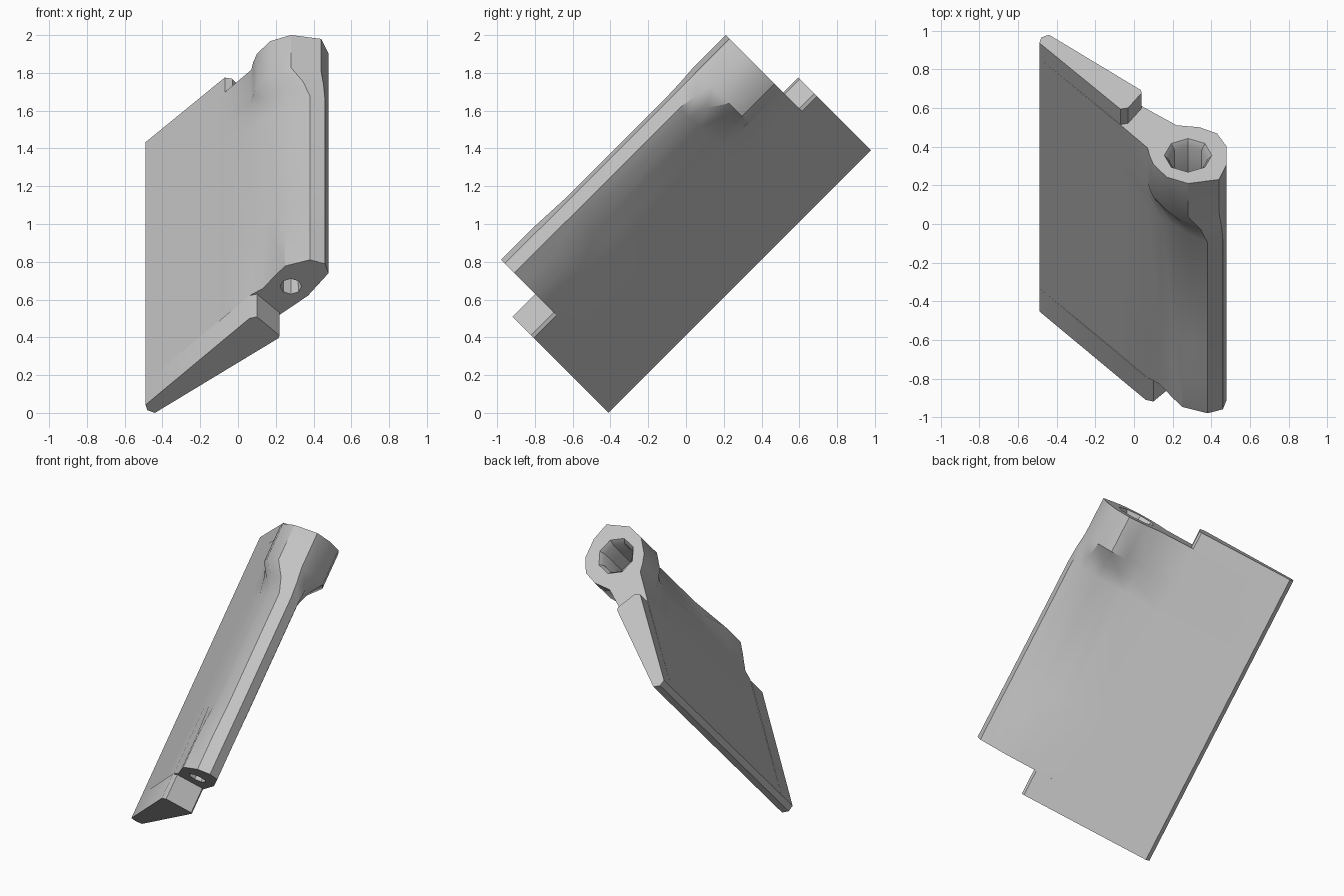
import bpy, bmesh, math
from mathutils import Vector

cube = bpy.data.objects.get("Cube")
if cube:
    bpy.data.objects.remove(cube, do_unlink=True)

grey = bpy.data.materials.new("plain_grey")
grey.use_nodes = True
grey.diffuse_color = (0.55, 0.55, 0.55, 1)
grey.node_tree.nodes["Principled BSDF"].inputs["Base Color"].default_value = grey.diffuse_color

# The part leans back 45 degrees: u runs along it, v across it
ALONG = Vector((0, 1, 1)).normalized()
ACROSS = Vector((0, -1, 1)).normalized()


def loft(name, sections):
    """Skin a list of (u, outline) sections and cap both ends."""
    bm = bmesh.new()
    rings = []
    for u, outline in sections:
        rings.append([bm.verts.new(Vector((x, 0, 0)) + ALONG * u + ACROSS * v)
                      for x, v in outline])
    n = len(rings[0])
    for a, b in zip(rings, rings[1:]):
        for i in range(n):
            j = (i + 1) % n
            bm.faces.new((a[i], a[j], b[j], b[i]))
    bm.faces.new(rings[0])
    bm.faces.new(rings[-1])
    bmesh.ops.recalc_face_normals(bm, faces=bm.faces)
    mesh = bpy.data.meshes.new(name)
    bm.to_mesh(mesh)
    bm.free()
    mesh.materials.append(grey)
    obj = bpy.data.objects.new(name, mesh)
    bpy.context.collection.objects.link(obj)
    return obj


def activate(obj):
    bpy.ops.object.select_all(action='DESELECT')
    obj.select_set(True)
    bpy.context.view_layer.objects.active = obj


def circle(x, v, radius, sides=8):
    return [(x + radius * math.cos(math.tau * i / sides),
             v + radius * math.sin(math.tau * i / sides)) for i in range(sides)]


def blend(a, b, t):
    return [(p[0] + (q[0] - p[0]) * t, p[1] + (q[1] - p[1]) * t) for p, q in zip(a, b)]


def cut(target, cutter):
    mod = target.modifiers.new("hole", 'BOOLEAN')
    mod.operation = 'DIFFERENCE'
    mod.solver = 'EXACT'
    mod.object = cutter
    cutter.hide_render = True
    activate(target)
    bpy.ops.object.modifier_apply(modifier=mod.name)
    bpy.data.objects.remove(cutter, do_unlink=True)


# Thin edge shared by every outline
tip = [(-0.49, 0.35), (-0.48, 0.31), (-0.44, 0.29)]
front = [(0.07, 1.005), (-0.07, 0.838)]

# Outlines of the body: lower end, middle and round upper boss
lower = tip + [(0.04, 0.70), (0.22, 0.855), (0.30, 0.93), (0.37, 0.997), (0.43, 1.09),
               (0.48, 1.167), (0.46, 1.237), (0.38, 1.266), (0.25, 1.22),
               (0.20, 1.152), (0.13, 1.05)] + front
middle = tip + [(0.04, 0.70), (0.22, 0.86), (0.29, 0.94), (0.36, 1.02), (0.44, 1.10),
                (0.48, 1.165), (0.46, 1.235), (0.38, 1.255), (0.28, 1.19),
                (0.21, 1.135), (0.14, 1.075)] + front
boss = tip + [(0.04, 0.70), (0.22, 0.84), (0.34, 0.855), (0.43, 0.90), (0.48, 0.997),
              (0.48, 1.125), (0.44, 1.237), (0.28, 1.266), (0.17, 1.22),
              (0.10, 1.125), (0.08, 1.06)] + front

body = loft("panel_body", [(-0.12, lower), (0.12, lower), (0.35, middle), (1.12, middle),
                           (1.22, blend(middle, boss, 0.35)), (1.32, boss), (1.563, boss)])

# Chamfered socket in the boss and small pivot hole at the lower end
cut(body, loft("socket_cutter", [(1.20, circle(0.28, 1.06, 0.03)), (1.28, circle(0.28, 1.06, 0.095)),
                                 (1.53, circle(0.28, 1.06, 0.10)), (1.57, circle(0.28, 1.06, 0.128))]))
cut(body, loft("pivot_cutter", [(-0.14, circle(0.28, 1.067, 0.058)),
                                (0.05, circle(0.28, 1.067, 0.05))]))

# Plate tabs that stick out past each end of the body
lower_tab = loft("lower_tab", [(u, tip + [(0.215, 0.85), (0.22, 0.87), (0.10, 1.01), (0.06, 0.997)])
                               for u in (-0.29, -0.12)])
upper_tab = loft("upper_tab", [(u, tip + [(0.035, 0.695), (0.04, 0.715), (-0.03, 0.825), (-0.07, 0.835)])
                               for u in (1.563, 1.676)])

for part in (body, lower_tab, upper_tab):
    activate(part)
    bpy.ops.object.shade_smooth_by_angle(angle=math.radians(32))
